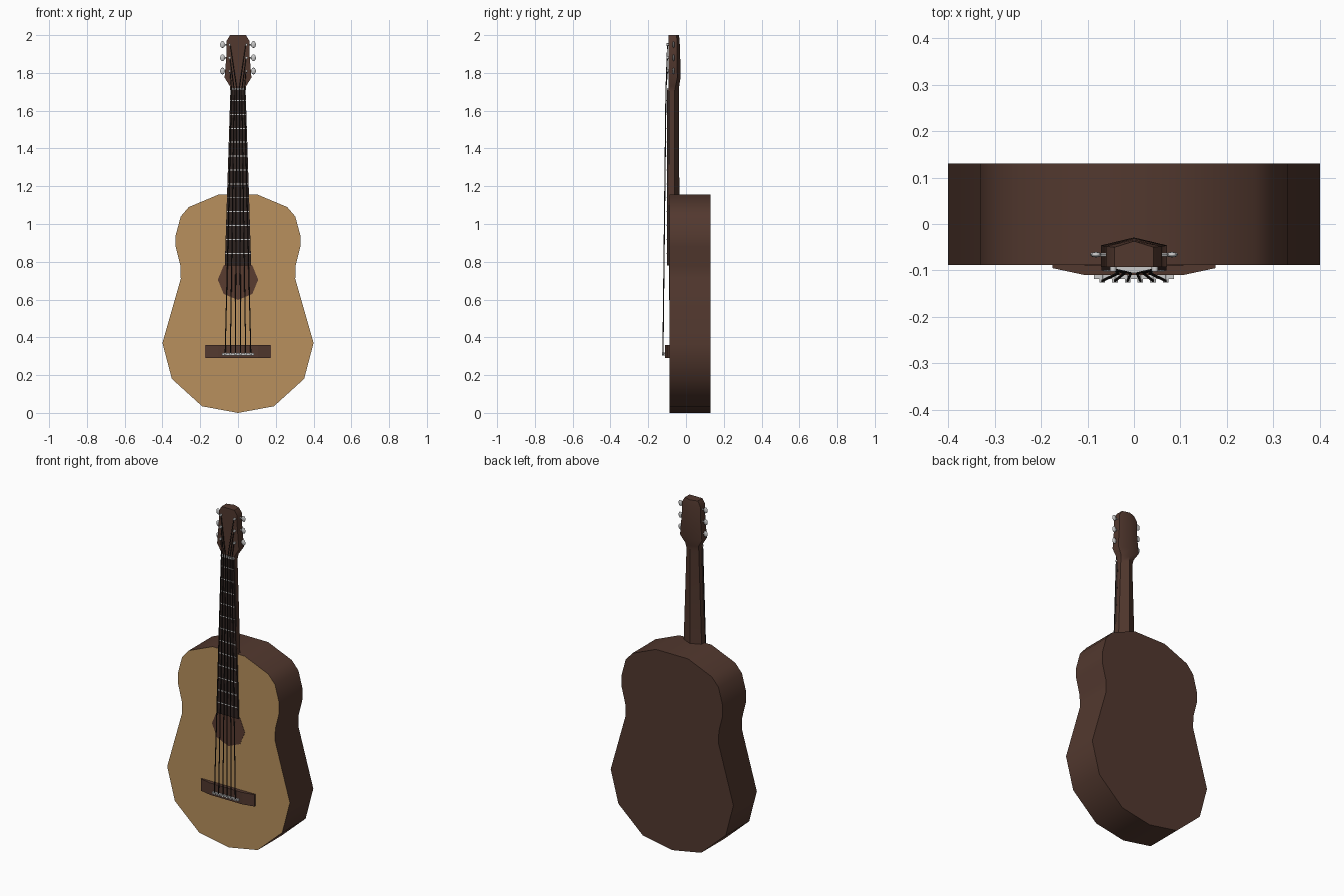
import bpy, bmesh, math
from mathutils import Vector, Matrix

if "Cube" in bpy.data.objects:
    bpy.data.objects.remove(bpy.data.objects["Cube"])


def material(name, rgb):
    m = bpy.data.materials.new(name)
    m.diffuse_color = (*rgb, 1)
    m.use_nodes = True
    m.node_tree.nodes["Principled BSDF"].inputs["Base Color"].default_value = m.diffuse_color
    return m


TAN = material("spruce", (0.48, 0.28, 0.11))
BROWN = material("dark_wood", (0.085, 0.04, 0.028))
HOLE = material("hole_wood", (0.10, 0.045, 0.03))
EBONY = material("fretboard_wood", (0.03, 0.018, 0.015))
WIRE = material("string_wire", (0.02, 0.015, 0.013))


def finish(name, bm, mats=(), angle=None):
    bmesh.ops.recalc_face_normals(bm, faces=bm.faces)
    me = bpy.data.meshes.new(name)
    bm.to_mesh(me)
    bm.free()
    for m in mats:
        me.materials.append(m)
    ob = bpy.data.objects.new(name, me)
    bpy.context.collection.objects.link(ob)
    if angle:
        bpy.ops.object.select_all(action='DESELECT')
        ob.select_set(True)
        bpy.context.view_layer.objects.active = ob
        bpy.ops.object.shade_smooth_by_angle(angle=math.radians(angle))
    return ob


def loft(name, rings, mats=(), angle=None):
    """Skin closed rings of equal point count and cap both ends."""
    bm = bmesh.new()
    vs = [[bm.verts.new(p) for p in r] for r in rings]
    n = len(vs[0])
    for a, b in zip(vs, vs[1:]):
        for i in range(n):
            j = (i + 1) % n
            bm.faces.new((a[i], a[j], b[j], b[i]))
    bm.faces.new(vs[0][::-1])
    bm.faces.new(vs[-1])
    return finish(name, bm, mats, angle)


def box(name, x0, x1, y0, y1, z0, z1, mats=()):
    ring = lambda z: [(x0, y0, z), (x1, y0, z), (x1, y1, z), (x0, y1, z)]
    return loft(name, [ring(z0), ring(z1)], mats)


def rod(name, a, b, r, sides, mats=()):
    a, b = Vector(a), Vector(b)
    d = b - a
    bm = bmesh.new()
    rot = d.to_track_quat('Z', 'Y').to_matrix().to_4x4()
    bmesh.ops.create_cone(bm, cap_ends=True, segments=sides, radius1=r, radius2=r,
                          depth=d.length, matrix=Matrix.Translation((a + b) / 2) @ rot)
    return finish(name, bm, mats, 50)


# body: half outline mirrored, extruded front to back, tan front face
half = [(0.19, 0.035), (0.35, 0.18), (0.40, 0.37), (0.303, 0.71), (0.305, 0.78),
        (0.33, 0.88), (0.33, 0.94), (0.303, 1.04), (0.26, 1.09), (0.105, 1.155)]
outline = [(0, 0.0)] + half + [(-x, z) for x, z in reversed(half)]
body = loft("body", [[(x, y, z) for x, z in outline] for y in (-0.088, 0.13)],
            (BROWN, TAN), 42)
for f in body.data.polygons:
    if f.normal.y < -0.9:
        f.material_index = 1

# sound hole
rod("sound_hole", (0, -0.085, 0.705), (0, -0.0895, 0.705), 0.107, 8, (HOLE,))

# neck and headstock: half width, height, side depth, spine depth
stations = [(0.060, 1.10, -0.062, -0.035), (0.040, 1.70, -0.062, -0.038),
            (0.043, 1.73, -0.055, -0.036), (0.071, 1.775, -0.046, -0.029),
            (0.060, 1.91, -0.048, -0.031), (0.060, 1.97, -0.048, -0.034),
            (0.042, 2.00, -0.050, -0.037)]
loft("neck_and_headstock",
     [[(-w, -0.093, z), (w, -0.093, z), (w, ys, z), (0, yb, z), (-w, ys, z)]
      for w, z, ys, yb in stations], (BROWN,), 40)


def board_width(z):
    return 0.070 + (z - 0.78) / (1.715 - 0.78) * (0.040 - 0.070)


# fretboard, frets and nut
loft("fretboard",
     [[(-w, -0.100, z), (w, -0.100, z), (w, -0.085, z), (-w, -0.085, z)]
      for z in (0.78, 1.715) for w in [board_width(z)]], (EBONY,))
for i in range(12):
    z = 0.845 + i * 0.0735
    w = board_width(z) - 0.002
    box(f"fret_{i + 1}", -w, w, -0.102, -0.098, z - 0.0025, z + 0.0025)
box("nut", -0.041, 0.041, -0.105, -0.090, 1.711, 1.721)

# bridge with tapered ends, and saddle
prof = [(-0.175, -0.085), (-0.175, -0.095), (-0.105, -0.110),
        (0.105, -0.110), (0.175, -0.095), (0.175, -0.085)]
loft("bridge", [[(x, y, z) for x, y in prof] for z in (0.29, 0.36)], (BROWN,))
box("saddle", -0.086, 0.086, -0.118, -0.108, 0.305, 0.317)

# tuners: button, shaft and string post on each side
tuner_z = (1.81, 1.88, 1.95)
for s, side in ((-1, "left"), (1, "right")):
    for i, z in enumerate(tuner_z):
        rod(f"tuner_shaft_{side}_{i}", (s * 0.05, -0.066, z), (s * 0.08, -0.066, z), 0.004, 6)
        bm = bmesh.new()
        bmesh.ops.create_uvsphere(bm, u_segments=8, v_segments=6, radius=1,
                                  matrix=Matrix.Translation((s * 0.082, -0.066, z))
                                  @ Matrix.Diagonal((0.013, 0.006, 0.018, 1)))
        finish(f"tuner_button_{side}_{i}", bm, (), 60)
        rod(f"string_post_{side}_{i}", (s * 0.045, -0.090, z), (s * 0.045, -0.102, z), 0.007, 8)

# strings: bridge pin to nut to post
posts = [(-1, 0), (-1, 1), (-1, 2), (1, 2), (1, 1), (1, 0)]
for i, (s, k) in enumerate(posts):
    t = (i - 2.5) / 2.5
    low = (t * 0.068, -0.122, 0.315)
    top = (t * 0.034, -0.106, 1.716)
    rod(f"bridge_pin_{i + 1}", (low[0], -0.105, 0.312), (low[0], -0.126, 0.312), 0.007, 6)
    rod(f"string_{i + 1}", low, top, 0.003, 5, (WIRE,))
    rod(f"string_end_{i + 1}", top, (s * 0.042, -0.098, tuner_z[k]), 0.0025, 5, (WIRE,))
